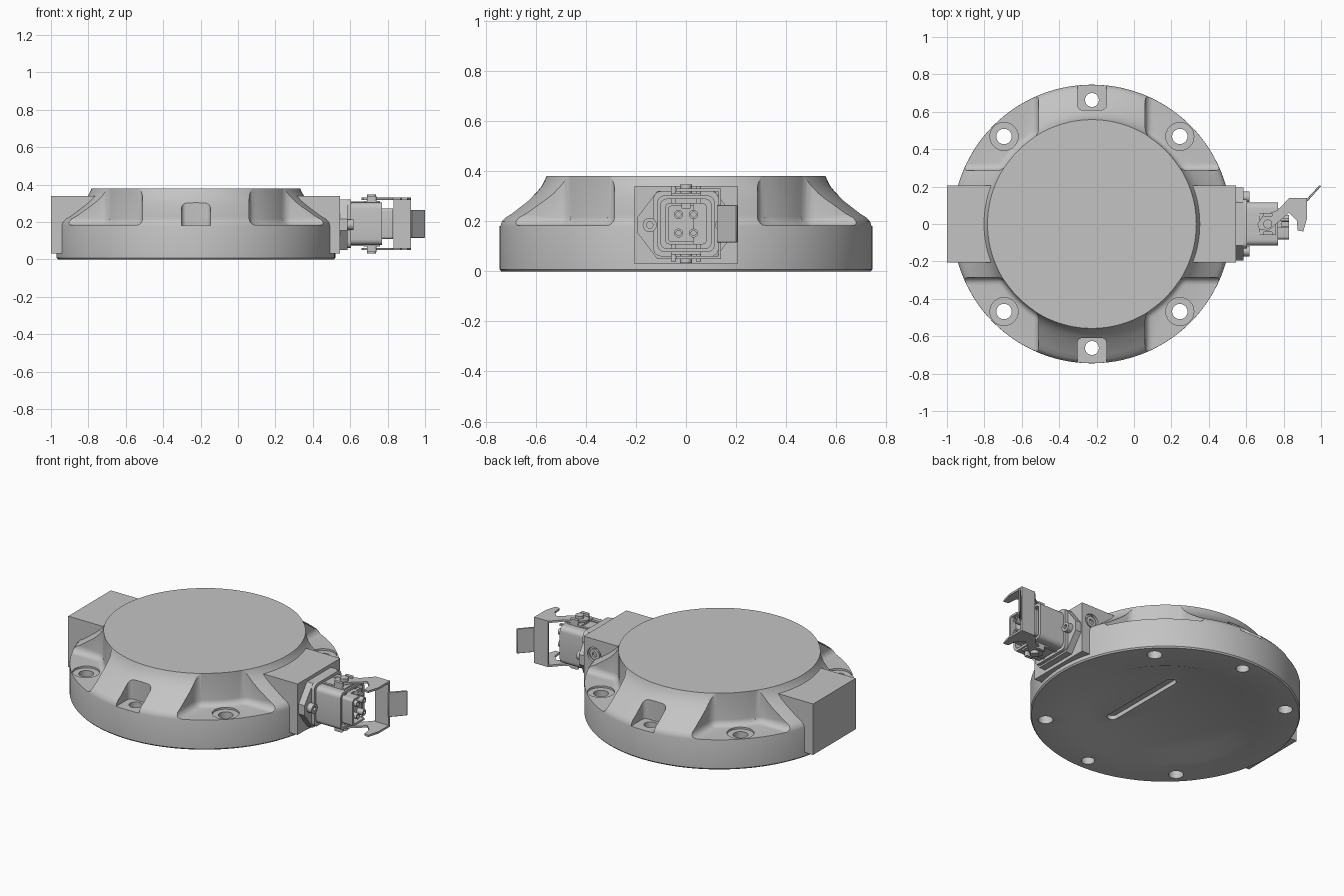
import bpy, bmesh
from math import pi, sin, cos, radians, asin, acos
from mathutils import Matrix, Vector

cube = bpy.data.objects.get("Cube")
if cube:
    bpy.data.objects.remove(cube, do_unlink=True)

CX = -0.225      # disc axis
ZC = 0.19        # connector axis height

metal = bpy.data.materials.new("plain_grey_metal")
metal.use_nodes = True
metal.diffuse_color = (0.55, 0.55, 0.55, 1)
metal.node_tree.nodes["Principled BSDF"].inputs["Base Color"].default_value = (0.55, 0.55, 0.55, 1)


def finish(name, bm):
    bmesh.ops.recalc_face_normals(bm, faces=bm.faces)
    mesh = bpy.data.meshes.new(name)
    bm.to_mesh(mesh)
    bm.free()
    mesh.materials.append(metal)
    ob = bpy.data.objects.new(name, mesh)
    bpy.context.scene.collection.objects.link(ob)
    return ob


def box(name, lo, hi, axis=None, r=0.0):
    """Box between two corners; edges along the axis may be rounded."""
    bm = bmesh.new()
    bmesh.ops.create_cube(bm, size=1)
    for v in bm.verts:
        v.co = [lo[i] + (v.co[i] + 0.5) * (hi[i] - lo[i]) for i in range(3)]
    if r:
        edges = [e for e in bm.edges
                 if abs((e.verts[0].co - e.verts[1].co).normalized()[axis]) > 0.9]
        bmesh.ops.bevel(bm, geom=edges, offset=r, segments=5, profile=0.5, affect='EDGES')
    return finish(name, bm)


def cyl(name, centre, r, length, axis="Z", n=32):
    bm = bmesh.new()
    turn = {"X": Matrix.Rotation(pi / 2, 4, 'Y'), "Y": Matrix.Rotation(pi / 2, 4, 'X'),
            "Z": Matrix.Identity(4)}[axis]
    bmesh.ops.create_cone(bm, cap_ends=True, segments=n, radius1=r, radius2=r,
                          depth=length, matrix=Matrix.Translation(centre) @ turn)
    return finish(name, bm)


def prism(name, pts, start, end):
    """Extrude a closed 3D polygon by the vector from start to end."""
    bm = bmesh.new()
    face = bm.faces.new([bm.verts.new(Vector(p) + Vector(start)) for p in pts])
    out = bmesh.ops.extrude_face_region(bm, geom=[face])
    moved = [g for g in out["geom"] if isinstance(g, bmesh.types.BMVert)]
    bmesh.ops.translate(bm, verts=moved, vec=Vector(end) - Vector(start))
    return finish(name, bm)


def cut(ob, cutters):
    for c in cutters:
        c.hide_render = True
        m = ob.modifiers.new("cut", 'BOOLEAN')
        m.operation, m.solver, m.object = 'DIFFERENCE', 'EXACT', c
    bpy.context.view_layer.update()
    dg = bpy.context.evaluated_depsgraph_get()
    mesh = bpy.data.meshes.new_from_object(ob.evaluated_get(dg))
    ob.modifiers.clear()
    ob.data = mesh
    for c in cutters:
        bpy.data.objects.remove(c, do_unlink=True)


# Turned disc with coved shoulder and shallow conical recess underneath
profile = [(0, .035), (.45, .035), (.54, 0), (.738, 0), (.745, .008), (.745, .18),
           (.74, .198), (.725, .215), (.70, .23), (.63, .285), (.60, .312),
           (.578, .338), (.565, .362), (.558, .38), (0, .38)]
bm = bmesh.new()
vs = [bm.verts.new((CX + r, 0, z)) for r, z in profile]
es = [bm.edges.new(p) for p in zip(vs, vs[1:])]
bmesh.ops.spin(bm, geom=vs + es, cent=(CX, 0, 0), axis=(0, 0, 1), angle=2 * pi, steps=112)
bmesh.ops.remove_doubles(bm, verts=bm.verts, dist=1e-5)
disc = finish("flanged_disc", bm)

cutters = []
# Corner pockets with rounded walls, each with a bolt hole and spot face
R, PX, PY = 0.557, 0.285, 0.285
a0, a1 = asin(PY / R), acos(PX / R)
for sx in (-1, 1):
    for sy in (-1, 1):
        arc = [(R * cos(a0 + (a1 - a0) * i / 8), R * sin(a0 + (a1 - a0) * i / 8))
               for i in range(9)]
        outline = [(1, 1), (1, PY)] + arc + [(PX, 1)]
        pocket = prism("pocket_cutter", [(CX + sx * x, sy * y, 0) for x, y in outline],
                       (0, 0, .183), (0, 0, .7))
        bev = pocket.modifiers.new("round", 'BEVEL')
        bev.width, bev.segments, bev.limit_method = .035, 4, 'ANGLE'
        bev.angle_limit = radians(30)
        cutters.append(pocket)
        at = (CX + sx * .47, sy * .468)
        cutters.append(cyl("spot_face_cutter", (*at, .272), .075, .2))
        cutters.append(cyl("bolt_hole_cutter", (*at, .2), .041, .6))
# Front and back notches with a bolt hole
for sy in (-1, 1):
    y0, y1 = sorted((sy * .61, sy * .9))
    cutters.append(box("notch_cutter", (CX - .077, y0, .182), (CX + .077, y1, .6), 2, .025))
    cutters.append(cyl("notch_hole_cutter", (CX, sy * .663, .2), .037, .6))
# Oblong groove in the underside
cutters.append(box("groove_cutter", (CX + .14, -.28, -.1), (CX + .2, .28, .06), 2, .029))
cut(disc, cutters)

# Side blocks
box("right_side_block", (-1, -.205, .03), (CX - .5, .205, .34))
block = box("connector_block", (CX + .5, -.205, .03), (.545, .205, .34))
cut(block, [cyl("port_cutter", (.475, .205, .245), .045, .03, "Y")])
plug = cyl("port_plug", (.475, .195, .245), .033, .012, "Y")
cut(plug, [cyl("plug_socket_cutter", (.475, .205, .245), .016, .03, "Y", 6)])

# Connector flange with two screws
hexagon = [(-.195, -.03), (-.195, .03), (-.115, .135), (.115, .135),
           (.195, .03), (.195, -.03), (.115, -.135), (-.115, -.135)]
prism("connector_flange", [(0, y, ZC - .005 + z) for y, z in hexagon], (.54, 0, 0), (.585, 0, 0))
for y in (-.145, .145):
    screw = cyl("flange_screw", (.6, y, ZC - .005), .028, .034, "X", 24)
    cut(screw, [cyl("screw_socket_cutter", (.617, y, ZC - .005), .014, .03, "X", 6)])

# Connector housing: collar, hollow shell, insert and pins
box("housing_collar", (.58, -.13, ZC - .13), (.605, .13, ZC + .13), 0, .03)
shell = box("connector_shell", (.59, -.115, ZC - .113), (.77, .115, ZC + .113), 0, .03)
cut(shell, [box("shell_cutter", (.66, -.1, ZC - .098), (.9, .1, ZC + .098), 0, .022)])
insert = box("contact_insert", (.65, -.082, ZC - .082), (.83, .082, ZC + .082), 0, .015)
cut(insert, [box("insert_cutter", (.79, -.07, ZC - .07), (.9, .07, ZC + .07), 0, .01),
             box("top_slot_cutter", (.77, -.015, ZC + .06), (.9, .015, ZC + .1)),
             box("back_step_cutter", (.775, .03, ZC - .1), (.9, .1, ZC + .1))])
for y in (-.03, .03):
    for z in (-.037, .037):
        sleeve = cyl("contact_sleeve", (.8, y, ZC + z), .018, .06, "X", 16)
        cut(sleeve, [cyl("sleeve_cutter", (.83, y, ZC + z), .01, .05, "X", 12)])
for y in (-.05, .05):
    box("shell_rib", (.6, y - .008, ZC - .119), (.76, y + .008, ZC + .119))

# Locking lever: two cheeks on pivots, a cross plate and a thumb flap
cheek = [(.66, 0), (.69, .045), (.77, .075), (.83, .14), (.925, .14), (.925, .03),
         (.905, -.04), (.875, -.035), (.87, .02), (.83, .06), (.76, 0), (.72, -.035), (.67, -.03)]
for s, side in ((-1, "lower"), (1, "upper")):
    prism(side + "_lever_cheek", [(x, y, ZC + s * .134) for x, y in cheek],
          (0, 0, -.006), (0, 0, .006))
    cyl(side + "_lever_pivot", (.715, 0, ZC + s * .13), .024, .055)
    z0, z1 = sorted((ZC + s * .11, ZC + s * .15))
    for y in (-.05, .05):
        box(side + "_latch_ear", (.69, y - .01, z0), (.74, y + .01, z1), 2, .006)
    z0, z1 = sorted((ZC + s * .112, ZC + s * .122))
    box(side + "_latch_plate", (.67, -.06, z0), (.76, .06, z1))
box("lever_cross_plate", (.832, .129, ZC - .14), (.925, .14, ZC + .14))

flap = [(.92, .13), (.992, .208), (1.0, .202), (.928, .122)]
thumb = prism("thumb_flap", [(x, y, 0) for x, y in flap], (0, 0, ZC - .075), (0, 0, ZC + .075))
corner = thumb.modifiers.new("round", 'BEVEL')
corner.width, corner.segments = .002, 1

# Smooth curved faces while keeping crisp edges
bpy.ops.object.select_all(action='DESELECT')
for ob in bpy.context.scene.objects:
    if ob.type == 'MESH':
        ob.select_set(True)
        bpy.context.view_layer.objects.active = ob
bpy.ops.object.shade_smooth_by_angle(angle=radians(30))
